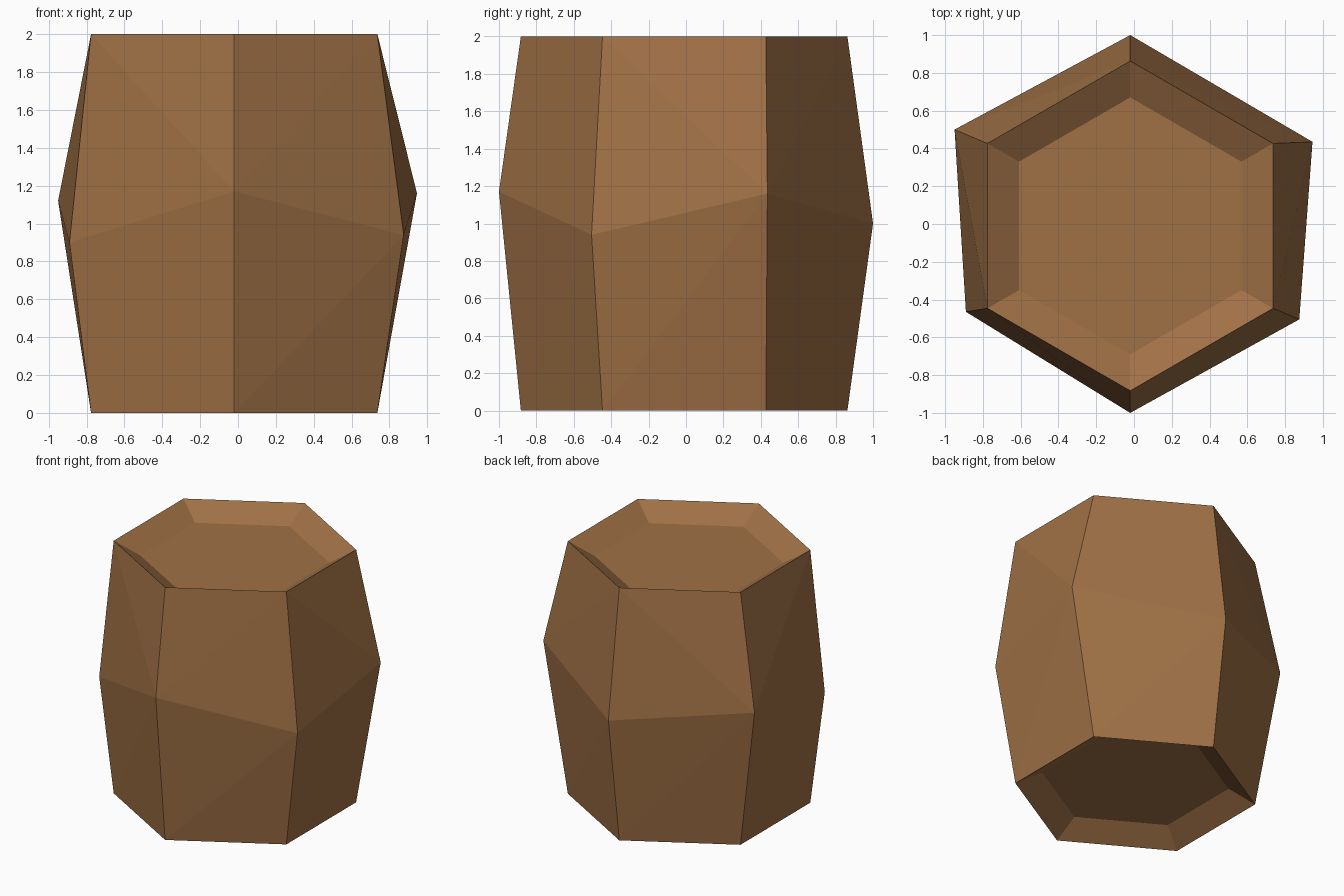
import bpy
import bmesh
from math import cos, sin, radians
from mathutils import Vector

cube = bpy.data.objects.get("Cube")
if cube:
    bpy.data.objects.remove(cube, do_unlink=True)

CENTRE = Vector((-0.02, -0.01, 0))
RIM_RADIUS = 0.873
FLOOR_RADIUS = 0.68
RECESS = 0.11
HEIGHT = 2.0

# One flat wood colour
wood = bpy.data.materials.new("warm_brown_wood")
wood.use_nodes = True
colour = (0.352, 0.165, 0.061, 1)
wood.diffuse_color = colour
bsdf = next(n for n in wood.node_tree.nodes if n.type == 'BSDF_PRINCIPLED')
bsdf.inputs["Base Color"].default_value = colour
bsdf.inputs["Roughness"].default_value = 0.9


def hexagon(bm, radius, z):
    """Ring of six vertices with a corner pointing to the back."""
    angles = [radians(30 + 60 * i) for i in range(6)]
    return [bm.verts.new(CENTRE + Vector((radius * cos(a), radius * sin(a), z)))
            for a in angles]


bm = bmesh.new()

# Barrel wall: regular rims joined to an uneven, hand-hewn belly
rims = {z: hexagon(bm, RIM_RADIUS, z) for z in (0, HEIGHT)}
belly = [(0.945, 0.435, 1.16), (-0.02, 1.0, 1.0), (-0.95, 0.5, 1.12),
         (-0.89, -0.465, 0.9), (-0.02, -1.0, 1.17), (0.875, -0.505, 0.94)]
for point in belly:
    bm.verts.new(point)
bmesh.ops.convex_hull(bm, input=bm.verts[:])

# Open both ends of the hull
caps = [f for f in bm.faces
        if all(v.co.z < 0.001 for v in f.verts)
        or all(v.co.z > HEIGHT - 0.001 for v in f.verts)]
bmesh.ops.delete(bm, geom=caps, context='FACES')

# Sunken lid and base, each with a sloping rim
for z, floor_z in ((0, RECESS), (HEIGHT, HEIGHT - RECESS)):
    rim = rims[z]
    floor = hexagon(bm, FLOOR_RADIUS, floor_z)
    bm.faces.new(floor)
    for i in range(6):
        j = (i + 1) % 6
        bm.faces.new((rim[i], rim[j], floor[j], floor[i]))

bmesh.ops.recalc_face_normals(bm, faces=bm.faces[:])

mesh = bpy.data.meshes.new("barrel")
bm.to_mesh(mesh)
bm.free()
mesh.materials.append(wood)
barrel = bpy.data.objects.new("barrel", mesh)
bpy.context.collection.objects.link(barrel)
